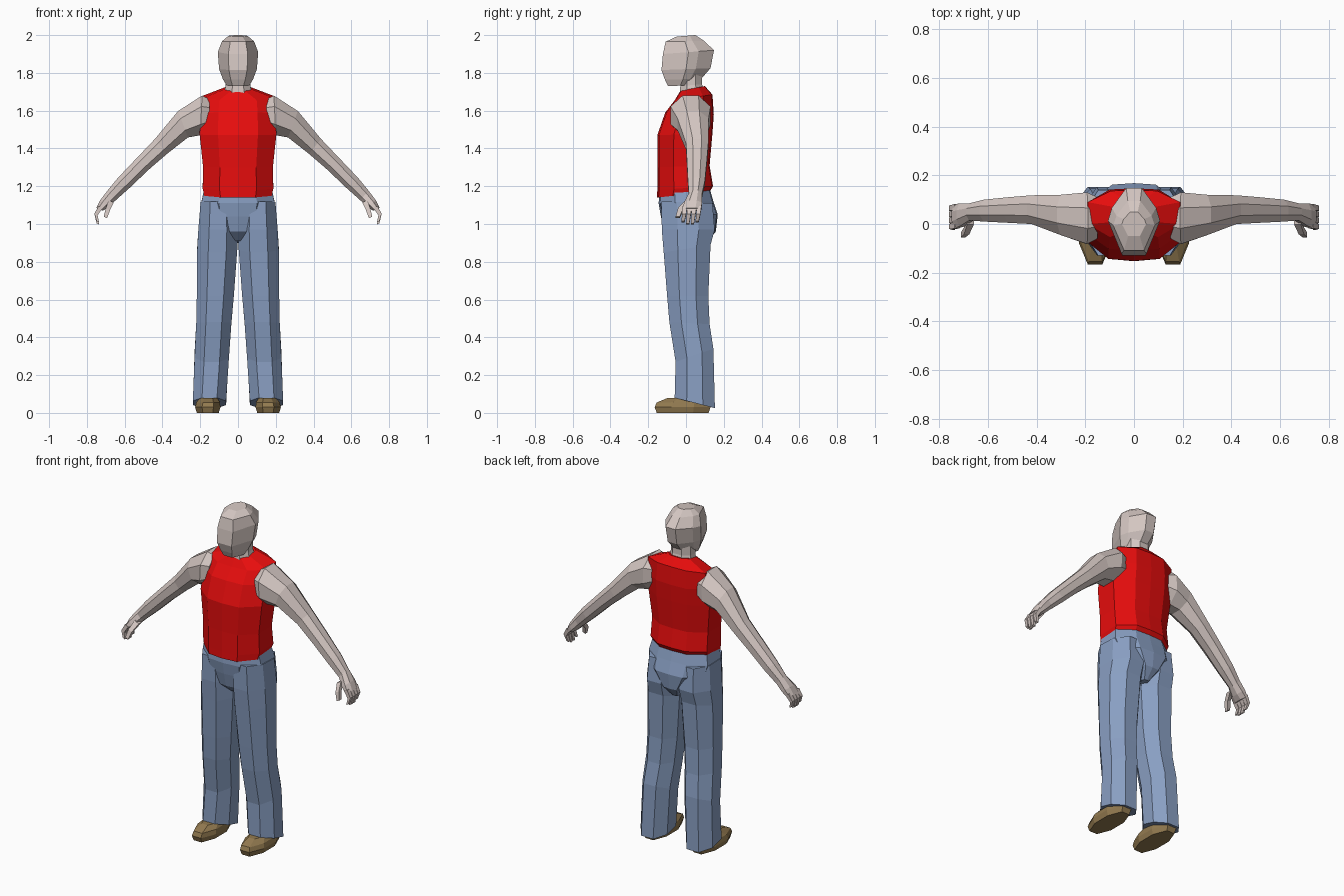
import bpy, bmesh
from mathutils import Vector


def material(name, rgb):
    m = bpy.data.materials.new(name)
    m.diffuse_color = (*rgb, 1)
    return m


SKIN = material("skin", (0.66, 0.57, 0.54))
RED = material("red_shirt", (0.82, 0.004, 0.004))
DENIM = material("blue_denim", (0.25, 0.345, 0.54))
LEATHER = material("brown_leather", (0.29, 0.195, 0.08))


def loft(name, rings, mat, mirror=False):
    """Skin a list of equal-length point rings and cap both ends."""
    bm = bmesh.new()
    loops = [[bm.verts.new(p) for p in ring] for ring in rings]
    n = len(loops[0])
    for a, b in zip(loops, loops[1:]):
        for i in range(n):
            j = (i + 1) % n
            bm.faces.new((a[i], a[j], b[j], b[i]))
    bm.faces.new(loops[0])
    bm.faces.new(loops[-1])
    bmesh.ops.recalc_face_normals(bm, faces=bm.faces)
    mesh = bpy.data.meshes.new(name)
    bm.to_mesh(mesh)
    bm.free()
    mesh.materials.append(mat)
    ob = bpy.data.objects.new(name, mesh)
    bpy.context.collection.objects.link(ob)
    if mirror:
        ob.modifiers.new("mirror", 'MIRROR').use_clip = False
    return ob


def level_rings(shape, stations):
    """Stations: x centre, half width, front y, front z, back y, back z."""
    return [[(cx + u * w, yf + v * (yb - yf), zf + v * (zb - zf)) for u, v in shape]
            for cx, w, yf, zf, yb, zb in stations]


# cross-sections: u across (-1..1), v from front (0) to back (1)
TRUNK = [(0, 0), (.52, .03), (1, .3), (1, .75), (.5, .98),
         (0, 1), (-.5, .98), (-1, .75), (-1, .3), (-.52, .03)]
SKULL = [(.48, 0), (1, .5), (.85, .7), (.3, 1), (-.3, 1), (-.85, .7), (-1, .5), (-.48, 0)]
OCTAGON = [(.45, 0), (1, .3), (1, .7), (.45, 1), (-.45, 1), (-1, .7), (-1, .3), (-.45, 0)]

# sleeveless shirt
loft("shirt", level_rings(TRUNK, [
    (0, .178, -.153, 1.14, .125, 1.17),
    (0, .187, -.152, 1.18, .143, 1.20),
    (0, .185, -.150, 1.30, .125, 1.31),
    (0, .203, -.152, 1.47, .140, 1.48),
    (0, .200, -.110, 1.59, .147, 1.58),
    (0, .190, -.060, 1.655, .140, 1.685),
    (0, .070, -.030, 1.705, .100, 1.73)]), RED)

# neck and head
loft("neck", level_rings(OCTAGON, [
    (0, .075, -.035, 1.68, .095, 1.70),
    (0, .065, -.03, 1.73, .085, 1.74),
    (0, .065, -.03, 1.78, .085, 1.80)]), SKIN)
loft("head", level_rings(SKULL, [
    (0, .060, -.095, 1.73, .035, 1.735),
    (0, .080, -.112, 1.765, .080, 1.768),
    (0, .100, -.130, 1.815, .130, 1.825),
    (0, .107, -.122, 1.90, .148, 1.92),
    (0, .085, -.108, 1.965, .095, 1.97),
    (0, .050, -.050, 1.992, .050, 2.0)]), SKIN)

# seat of the trousers
loft("trouser_seat", level_rings(TRUNK, [
    (0, .178, -.140, 1.18, .125, 1.19),
    (0, .194, -.145, 1.11, .145, 1.12),
    (0, .180, -.133, 1.04, .168, 1.05),
    (0, .090, -.115, .96, .158, .96),
    (0, .030, -.060, .91, .110, .90)]), DENIM)

# trouser legs
loft("trouser_leg", level_rings(OCTAGON, [
    (.105, .093, -.130, 1.12, .140, 1.11),
    (.106, .104, -.128, .97, .152, .97),
    (.110, .106, -.118, .85, .130, .89),
    (.120, .098, -.100, .62, .118, .62),
    (.128, .093, -.088, .48, .125, .47),
    (.139, .091, -.055, .27, .145, .34),
    (.151, .088, -.060, .08, .153, .025)]), DENIM, True)

# shoes
loft("shoe", level_rings(OCTAGON, [
    (.160, .058, -.155, 0, .120, 0),
    (.160, .067, -.166, .03, .130, .03),
    (.158, .062, -.155, .055, .130, .06),
    (.155, .045, -.095, .08, .110, .08)]), LEATHER, True)

# arms, stations: upper x z, lower x z, front y, back y
ARM = [
    (.150, 1.66, .150, 1.50, -.06, .11),
    (.190, 1.68, .200, 1.47, -.082, .13),
    (.317, 1.598, .265, 1.458, -.045, .12),
    (.440, 1.45, .375, 1.372, 0, .118),
    (.535, 1.35, .470, 1.29, .005, .11),
    (.635, 1.245, .575, 1.19, .01, .10),
    (.690, 1.178, .648, 1.125, .015, .085),
    (.730, 1.125, .685, 1.09, -.01, .085),
    (.750, 1.085, .715, 1.07, -.018, .08)]
loft("arm", [[(lx + (u + 1) / 2 * (ux - lx), yf + v * (yb - yf), lz + (u + 1) / 2 * (uz - lz))
              for u, v in OCTAGON] for ux, uz, lx, lz, yf, yb in ARM], SKIN, True)


def digit(name, path, r):
    """Square tapering tube along a short bent path."""
    rings = []
    for i, p in enumerate(path):
        k = r * (1 - .18 * i)
        d = Vector((.8, 0, .4)) * k
        e = Vector((0, k, 0))
        p = Vector(p)
        rings.append([p + d + e, p + d - e, p - d - e, p - d + e])
    loft(name, rings, SKIN, True)


# fingers and thumb
for i in range(4):
    y = -.006 + i * .025
    tip = 1.0 + (.012 if i in (0, 3) else 0)
    digit(f"finger_{i + 1}", [(.728, y, 1.09), (.752, y - .004, 1.05), (.742, y - .01, tip)], .013)
digit("thumb", [(.672, .015, 1.12), (.688, -.028, 1.08), (.702, -.044, 1.035)], .017)
